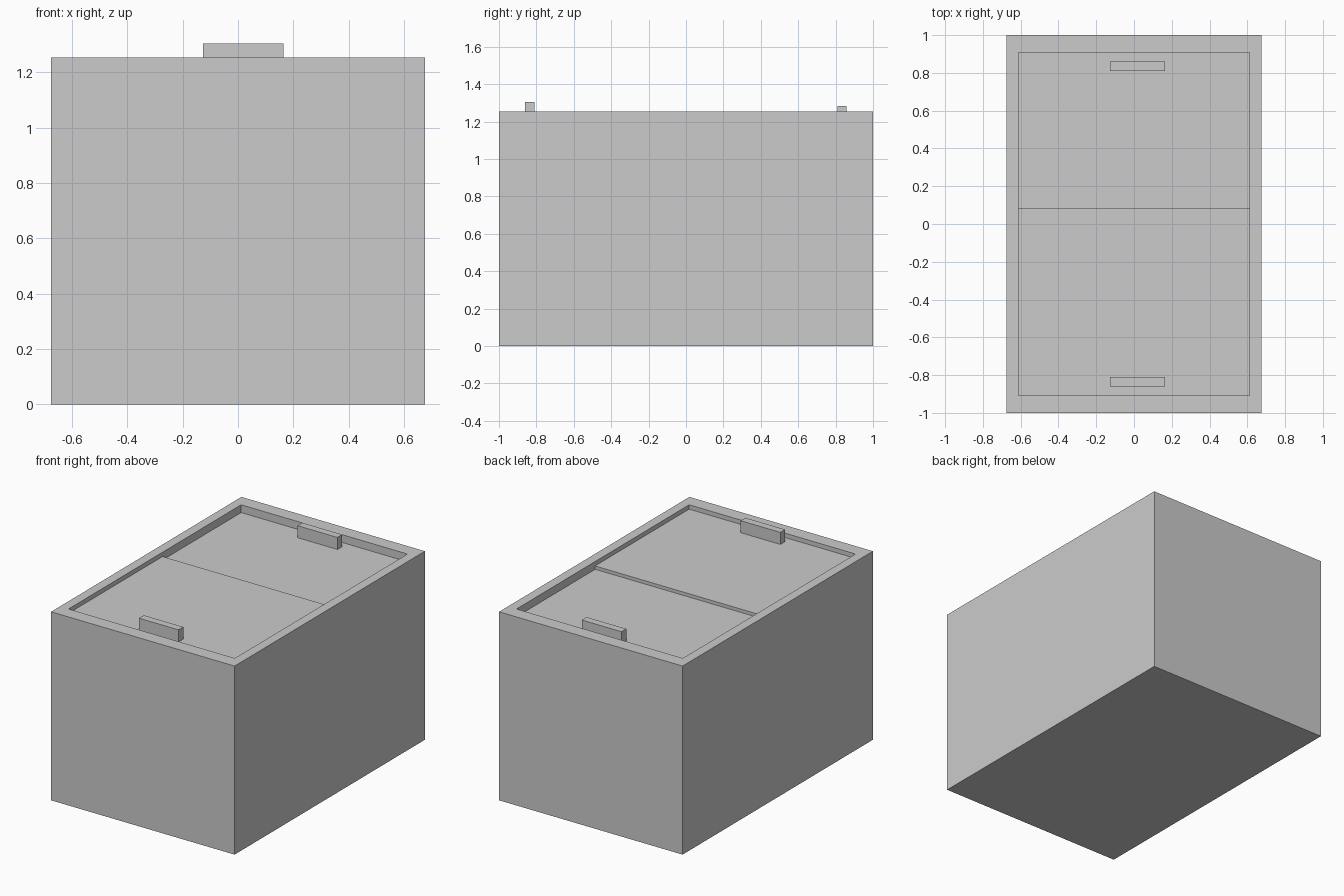
import bpy, bmesh
from mathutils import Vector

if "Cube" in bpy.data.objects:
    bpy.data.objects.remove(bpy.data.objects["Cube"])

W, D, H = 0.675, 1.0, 1.254      # cabinet half width, half depth, height
OW, OD = 0.612, 0.907            # half size of the top opening
FLOOR = 1.178                    # bottom of the lid recess


def add_object(name, bm):
    mesh = bpy.data.meshes.new(name)
    bm.to_mesh(mesh)
    bm.free()
    obj = bpy.data.objects.new(name, mesh)
    bpy.context.collection.objects.link(obj)
    return obj


def box_bm(lo, hi):
    lo, hi = Vector(lo), Vector(hi)
    bm = bmesh.new()
    bmesh.ops.create_cube(bm, size=1)
    bmesh.ops.scale(bm, vec=hi - lo, verts=bm.verts)
    bmesh.ops.translate(bm, vec=(lo + hi) / 2, verts=bm.verts)
    return bm


# Cabinet: box whose top face is inset to a rim and pushed down
bm = box_bm((-W, -D, 0), (W, D, H))
bm.normal_update()
top = max(bm.faces, key=lambda f: f.calc_center_median().z)
bmesh.ops.inset_region(bm, faces=[top], thickness=0.05)
for v in top.verts:
    v.co.x = OW if v.co.x > 0 else -OW
    v.co.y = OD if v.co.y > 0 else -OD
well = bmesh.ops.extrude_discrete_faces(bm, faces=[top])["faces"][0]
for v in well.verts:
    v.co.z = FLOOR
bmesh.ops.recalc_face_normals(bm, faces=bm.faces)
add_object("cabinet", bm)

# Sliding lids (the front one rides over the back one), each with a handle
for side, y0, y1, z0, z1, hy in (
        ("front", -OD, 0.082, 1.203, 1.225, -0.835),
        ("back", 0.0, OD, FLOOR, 1.202, 0.834)):
    add_object(side + "_lid", box_bm((-OW, y0, z0), (OW, y1, z1)))
    add_object(side + "_handle", box_bm((-0.127, hy - 0.025, z1),
                                        (0.165, hy + 0.025, z1 + 0.08)))
